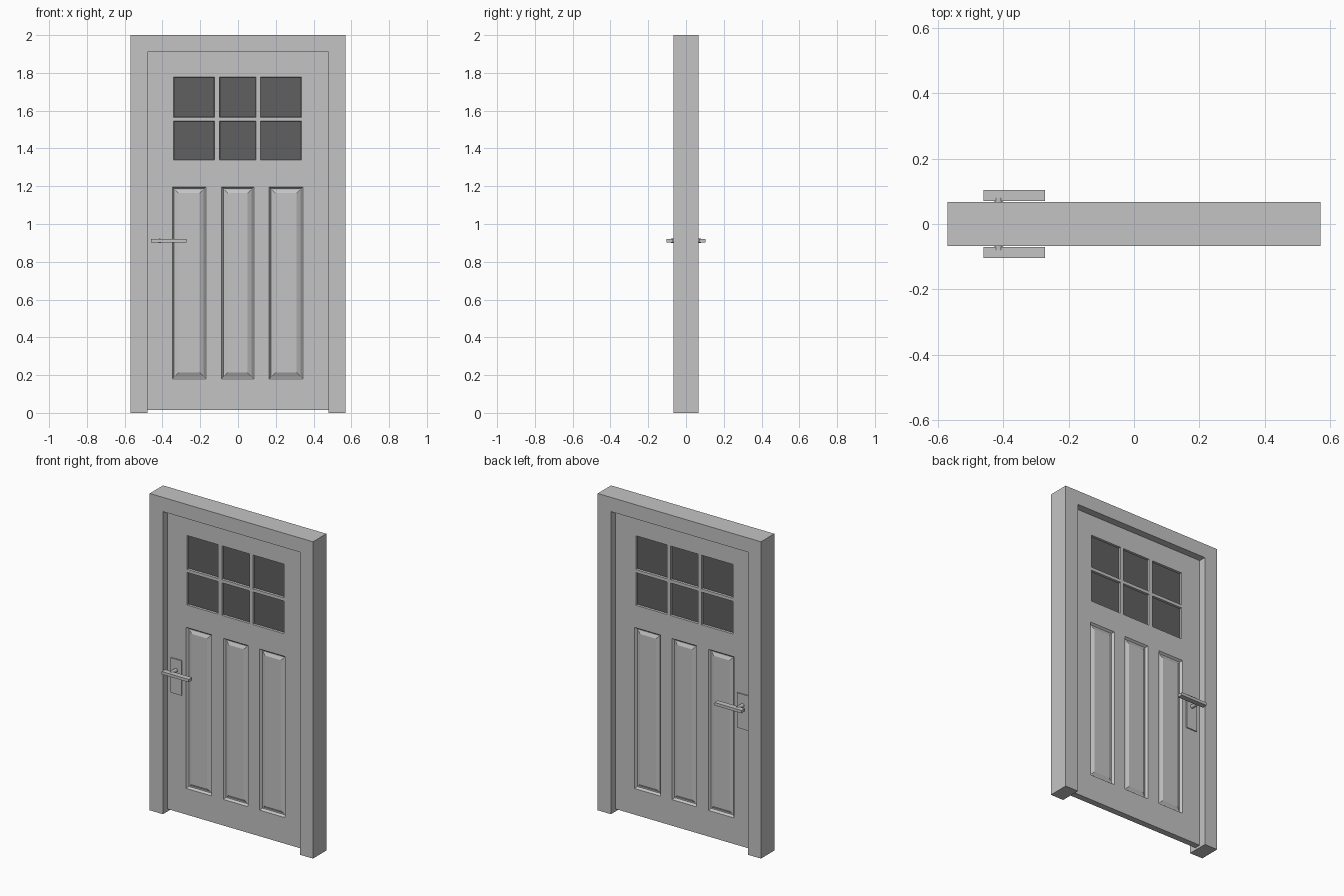
import bpy, bmesh, math
from mathutils import Matrix

if "Cube" in bpy.data.objects:
    bpy.data.objects.remove(bpy.data.objects["Cube"])


def material(name, v):
    m = bpy.data.materials.new(name)
    m.diffuse_color = (v, v, v, 1)
    m.use_nodes = True
    m.node_tree.nodes["Principled BSDF"].inputs["Base Color"].default_value = m.diffuse_color
    return m


GREY = material("light_grey", 0.55)
GLASS = material("dark_glass", 0.115)


def finish(name, bm, *mats):
    bmesh.ops.remove_doubles(bm, verts=bm.verts, dist=0.0004)
    bmesh.ops.recalc_face_normals(bm, faces=bm.faces)
    me = bpy.data.meshes.new(name)
    bm.to_mesh(me)
    bm.free()
    for m in mats:
        me.materials.append(m)
    ob = bpy.data.objects.new(name, me)
    bpy.context.collection.objects.link(ob)
    return ob


def poly(bm, pts, mat=0):
    f = bm.faces.new([bm.verts.new(p) for p in pts])
    f.material_index = mat


def box(bm, x0, x1, y0, y1, z0, z1):
    m = Matrix.Translation(((x0 + x1) / 2, (y0 + y1) / 2, (z0 + z1) / 2))
    m = m @ Matrix.Diagonal((x1 - x0, y1 - y0, z1 - z0, 1))
    bmesh.ops.create_cube(bm, size=1, matrix=m)


# Door frame: an upside-down U extruded through the wall depth
W, D, H = 0.57, 0.0665, 2.0
OX, OZ = 0.478, 1.91
bm = bmesh.new()
outline = [(-W, 0), (-OX, 0), (-OX, OZ), (OX, OZ), (OX, 0), (W, 0), (W, H), (-W, H)]
poly(bm, [(x, -D, z) for x, z in outline])
ext = bmesh.ops.extrude_face_region(bm, geom=list(bm.faces))
bmesh.ops.translate(bm, vec=(0, 2 * D, 0),
                    verts=[v for v in ext["geom"] if isinstance(v, bmesh.types.BMVert)])
finish("door_frame", bm, GREY)

# Door leaf: bands of faces on both sides, with sunk panels and panes
T = 0.02
PANEL_X = [-0.348, -0.17, -0.088, 0.084, 0.165, 0.344]
PANE_X = [-0.341, -0.124, -0.098, 0.094, 0.118, 0.336]
ZS = [0.015, 0.18, 1.197, 1.339, 1.545, 1.565, 1.778, OZ]
# x cuts in each band, and the kind of opening that fills every second cell
BANDS = [(None, None), (PANEL_X, "panel"), (None, None), (PANE_X, "pane"),
         (PANE_X, None), (PANE_X, "pane"), (None, None)]
# (inset from the edge, depth below the surface)
RINGS = {"panel": [(0, 0), (0.010, 0.013), (0.016, 0.013), (0.034, 0.004)],
         "pane": [(0, 0), (0.002, 0.012)]}


def rect(x0, x1, z0, z1, inset, y):
    return [(x0 + inset, y, z0 + inset), (x1 - inset, y, z0 + inset),
            (x1 - inset, y, z1 - inset), (x0 + inset, y, z1 - inset)]


def opening(bm, x0, x1, z0, z1, side, kind):
    loops = [rect(x0, x1, z0, z1, i, side * (T - d)) for i, d in RINGS[kind]]
    for a, b in zip(loops, loops[1:]):
        for k in range(4):
            n = (k + 1) % 4
            poly(bm, [a[k], a[n], b[n], b[k]])
    poly(bm, loops[-1], 1 if kind == "pane" else 0)


bm = bmesh.new()
for side in (-1, 1):
    y = side * T
    for i, (cuts, kind) in enumerate(BANDS):
        z0, z1 = ZS[i], ZS[i + 1]
        if cuts is None:
            # plain rail, sharing the cuts of its neighbours
            low = BANDS[i - 1][0] if i > 0 else []
            high = BANDS[i + 1][0] if i + 1 < len(BANDS) else []
            poly(bm, [(x, y, z0) for x in [-OX] + low + [OX]] +
                 [(x, y, z1) for x in reversed([-OX] + high + [OX])])
            continue
        xs = [-OX] + cuts + [OX]
        for c in range(len(xs) - 1):
            if kind and c % 2:
                opening(bm, xs[c], xs[c + 1], z0, z1, side, kind)
            else:
                poly(bm, rect(xs[c], xs[c + 1], z0, z1, 0, y))
# Edges of the leaf
for x in (-OX, OX):
    poly(bm, [(x, -T, z) for z in ZS] + [(x, T, z) for z in reversed(ZS)])
for z in (ZS[0], ZS[-1]):
    poly(bm, [(-OX, -T, z), (OX, -T, z), (OX, T, z), (-OX, T, z)])
finish("door_leaf", bm, GREY, GLASS)

# Handles: back plate, stem and lever on both sides
for side, label in ((-1, "front"), (1, "back")):
    bm = bmesh.new()
    box(bm, -0.452, -0.376, side * (T - 0.002), side * (T + 0.007), 0.76, 0.98)
    finish(label + "_handle_plate", bm, GREY)
    bm = bmesh.new()
    m = Matrix.Translation((-0.414, side * 0.05, 0.911)) @ Matrix.Rotation(math.pi / 2, 4, "X")
    bmesh.ops.create_cone(bm, cap_ends=True, segments=12, radius1=0.012,
                          radius2=0.012, depth=0.06, matrix=m)
    finish(label + "_handle_stem", bm, GREY)
    bm = bmesh.new()
    box(bm, -0.46, -0.272, side * 0.07, side * 0.104, 0.902, 0.92)
    finish(label + "_handle_lever", bm, GREY)
